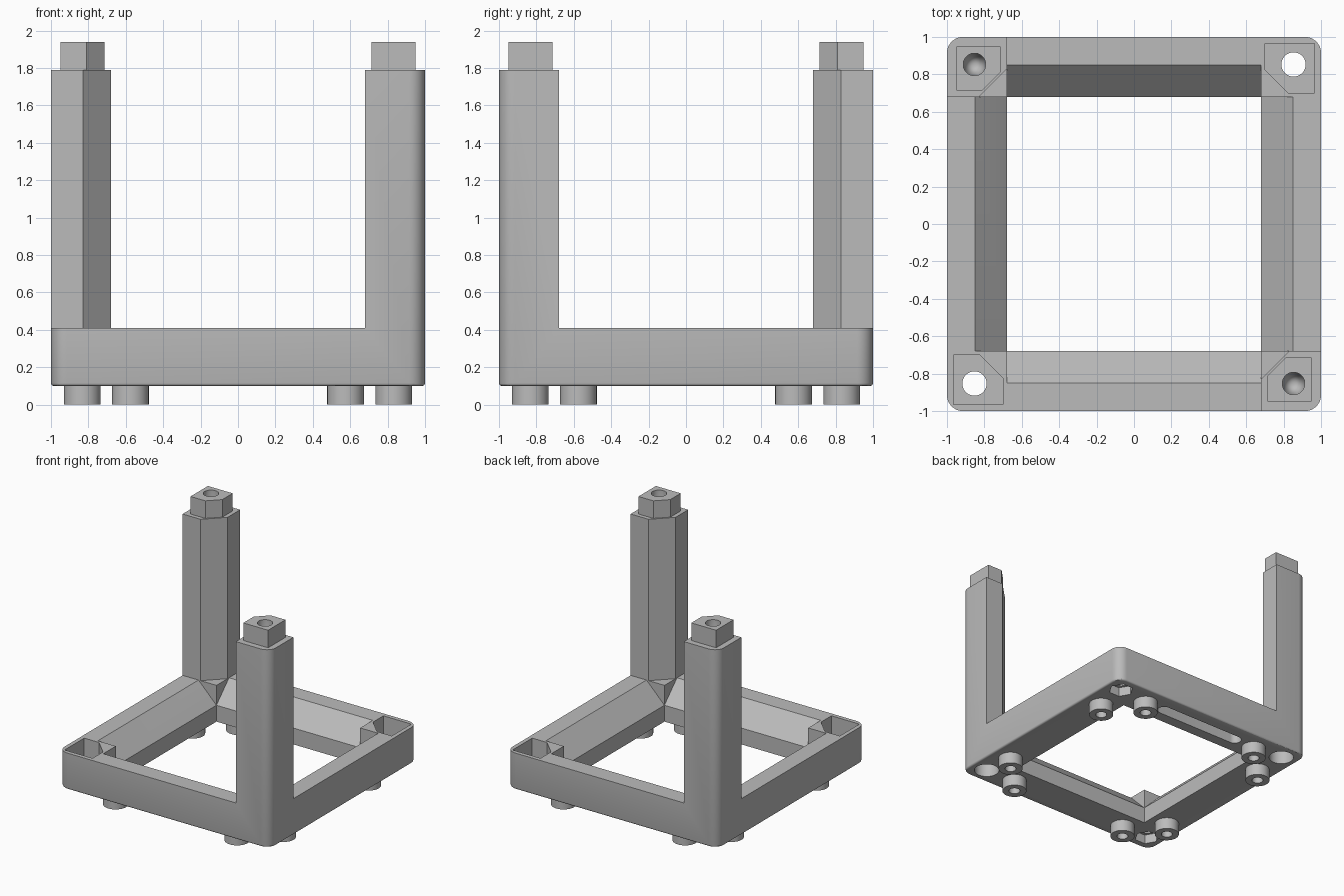
import bpy, bmesh, math
from mathutils import Matrix

if "Cube" in bpy.data.objects:
    bpy.data.objects.remove(bpy.data.objects["Cube"])

grey = bpy.data.materials.new("plain grey")
grey.diffuse_color = (0.5, 0.5, 0.5, 1)
grey.use_nodes = True
grey.node_tree.nodes["Principled BSDF"].inputs["Base Color"].default_value = grey.diffuse_color


def prism(name, poly, z0, z1, matrix=None, round_bottom=0):
    """Extrude a 2D outline from z0 to z1."""
    bm = bmesh.new()
    face = bm.faces.new([bm.verts.new((x, y, z0)) for x, y in poly])
    ext = bmesh.ops.extrude_face_region(bm, geom=[face])
    for v in ext["geom"]:
        if isinstance(v, bmesh.types.BMVert):
            v.co.z = z1
    bmesh.ops.recalc_face_normals(bm, faces=bm.faces)
    if round_bottom:
        edges = [e for e in bm.edges if all(abs(v.co.z - z0) < 1e-5 for v in e.verts)]
        bmesh.ops.bevel(bm, geom=edges, offset=round_bottom, segments=3,
                        profile=0.5, affect='EDGES')
    if matrix:
        bm.transform(matrix)
        bmesh.ops.recalc_face_normals(bm, faces=bm.faces)
    me = bpy.data.meshes.new(name)
    bm.to_mesh(me)
    bm.free()
    me.materials.append(grey)
    ob = bpy.data.objects.new(name, me)
    bpy.context.collection.objects.link(ob)
    return ob


def circle(cx, cy, r, n=40):
    return [(cx + r * math.cos(2 * math.pi * i / n), cy + r * math.sin(2 * math.pi * i / n))
            for i in range(n)]


def rounded(x0, y0, x1, y1, r, n=8):
    pts = []
    for k, (cx, cy) in enumerate([(x1 - r, y1 - r), (x0 + r, y1 - r),
                                  (x0 + r, y0 + r), (x1 - r, y0 + r)]):
        for i in range(n + 1):
            a = math.pi / 2 * (k + i / n)
            pts.append((cx + r * math.cos(a), cy + r * math.sin(a)))
    return pts


def combine(target, other, operation='DIFFERENCE'):
    mod = target.modifiers.new("combine", 'BOOLEAN')
    mod.operation, mod.solver, mod.object = operation, 'EXACT', other
    bpy.context.view_layer.objects.active = target
    bpy.ops.object.modifier_apply(modifier=mod.name)
    bpy.data.objects.remove(other)


def smooth(ob):
    bpy.ops.object.select_all(action='DESELECT')
    ob.select_set(True)
    bpy.context.view_layer.objects.active = ob
    bpy.ops.object.shade_smooth_by_angle(angle=math.radians(30))


def chamfered(a, b, c, s):
    """Square with its inner corner cut off, in the (s, -s) or (s, s) quadrant."""
    sx, sy = s
    return [(sx * x, sy * y) for x, y in [(b, b), (a, b), (a, c), (c, a), (b, a)]]


UNDER, TOP, POST_TOP = 0.1, 0.41, 1.79

# Rounded block, trimmed down to a frame with two diagonal corner posts
frame = prism("frame_with_posts", rounded(-1, -1, 1, 1, 0.085), UNDER, POST_TOP, None, 0.015)
trim = [(-0.68, 1.1), (-0.68, 0.83), (-0.83, 0.68), (-1.1, 0.68), (-1.1, -1.1),
        (0.68, -1.1), (0.68, -0.83), (0.83, -0.68), (1.1, -0.68), (1.1, 1.1)]
combine(frame, prism("trim", trim, TOP, 2))
q = 0.68
combine(frame, prism("opening", [(-q, -q), (q, -q), (q, q), (-q, q)], 0, 0.6))

# Sloped inner edges and underside slots on all four sides
wedge = [(0.85, 0.41), (0.68, 0.24), (0.6, 0.24), (0.6, 0.5), (0.94, 0.5)]
lay = Matrix(((0, 0, 1, 0), (1, 0, 0, 0), (0, 1, 0, 0), (0, 0, 0, 1)))
for k in range(4):
    turn = Matrix.Rotation(k * math.pi / 2, 4, 'Z')
    combine(frame, prism("slope", wedge, -q, q, turn @ lay))
    slot = rounded(-0.43, 0.775, 0.43, 0.885, 0.0545)
    combine(frame, prism("slot", slot, 0, 0.22, turn))

C = 0.853
for s in (1, -1):
    # Post pegs with a drilled pilot hole, round recess below
    combine(frame, prism("peg", chamfered(0.715, 0.95, 0.81, (s, -s)), 1.7, 1.94), 'UNION')
    drill = prism("drill", circle(s * C, -s * C, 0.06), 1.6, 2)
    bm = bmesh.new()
    bm.from_mesh(drill.data)
    low = [v for v in bm.verts if v.co.z < 1.7]
    bmesh.ops.pointmerge(bm, verts=low, merge_co=(s * C, -s * C, 1.6))
    ring = bmesh.ops.bisect_plane(bm, geom=bm.verts[:] + bm.edges[:] + bm.faces[:],
                                  plane_co=(0, 0, 1.84), plane_no=(0, 0, 1))
    for v in ring["geom_cut"]:
        if isinstance(v, bmesh.types.BMVert):
            dx, dy = v.co.x - s * C, v.co.y + s * C
            f = 0.06 / math.hypot(dx, dy)
            v.co.x, v.co.y = s * C + dx * f, -s * C + dy * f
    bmesh.ops.recalc_face_normals(bm, faces=bm.faces)
    bm.to_mesh(drill.data)
    bm.free()
    combine(frame, drill)
    combine(frame, prism("recess", circle(s * C, -s * C, 0.1), 0, 0.22))
    # Sockets with a through hole and hexagonal nut pocket below
    combine(frame, prism("socket", chamfered(0.7, 0.965, 0.825, (s, s)), 0.25, 0.6))
    combine(frame, prism("bolt_hole", circle(s * C, s * C, 0.065), 0, 0.6))
    combine(frame, prism("nut_pocket", circle(s * C, s * C, 0.1, 6), 0, 0.18))
smooth(frame)

# Eight round feet with bored centres
for k in range(4):
    a = k * math.pi / 2
    for x in (-0.575, 0.575):
        cx = x * math.cos(a) - 0.832 * math.sin(a)
        cy = x * math.sin(a) + 0.832 * math.cos(a)
        foot = prism("foot", circle(cx, cy, 0.098), 0, UNDER)
        combine(foot, prism("bore", circle(cx, cy, 0.045), -0.1, 0.08))
        smooth(foot)
